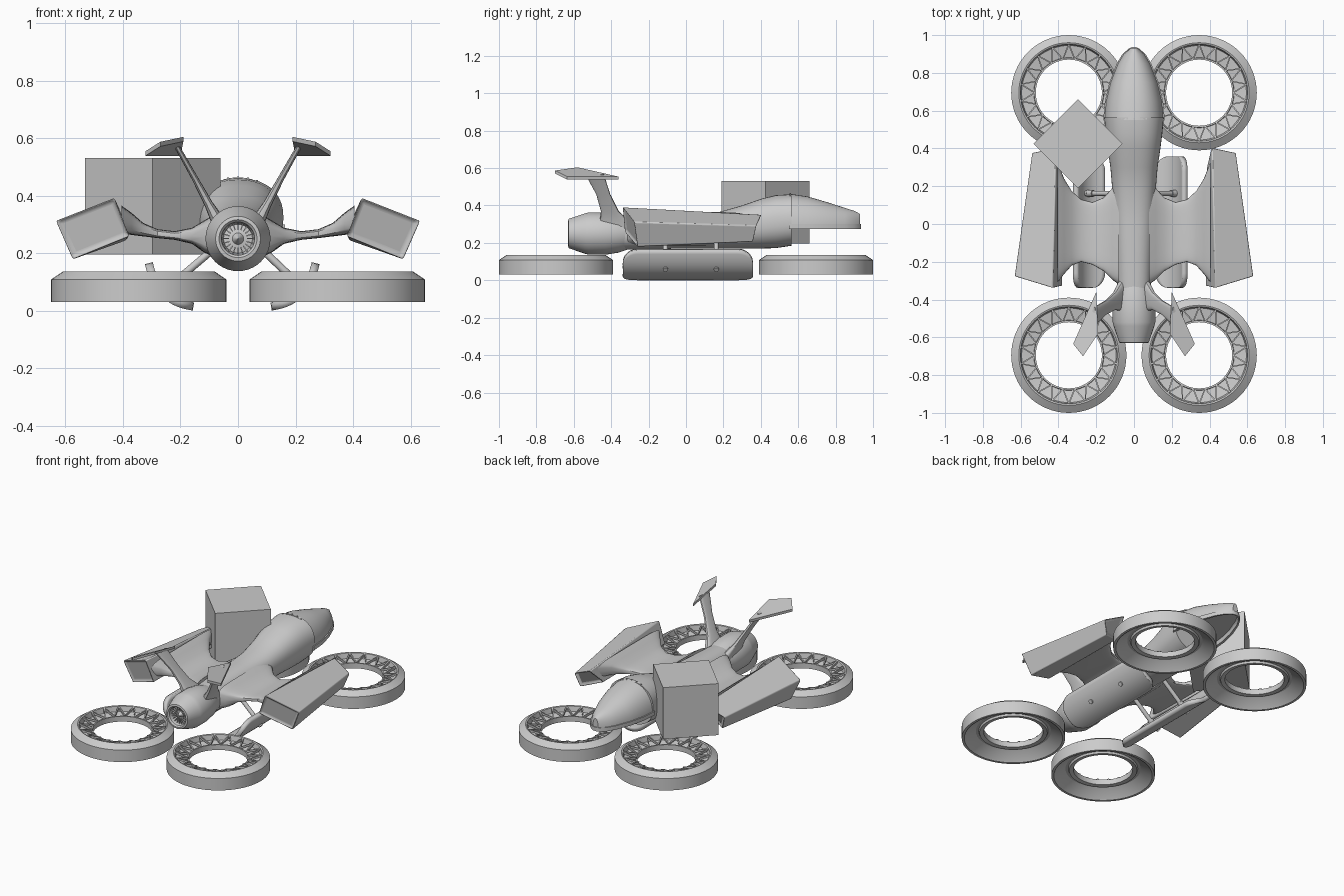
import bpy, bmesh, math
from mathutils import Vector, Matrix

if "Cube" in bpy.data.objects:
    bpy.data.objects.remove(bpy.data.objects["Cube"])

TAU = math.tau


def build(name, verts, faces, bevel=0.0):
    me = bpy.data.meshes.new(name)
    me.from_pydata([tuple(v) for v in verts], [], faces)
    bm = bmesh.new()
    bm.from_mesh(me)
    bmesh.ops.remove_doubles(bm, verts=bm.verts, dist=1e-5)
    bmesh.ops.recalc_face_normals(bm, faces=bm.faces)
    bm.to_mesh(me)
    bm.free()
    ob = bpy.data.objects.new(name, me)
    bpy.context.collection.objects.link(ob)
    if bevel:
        m = ob.modifiers.new("bevel", "BEVEL")
        m.width, m.segments, m.limit_method = bevel, 3, "ANGLE"
    return ob


def loft(name, rings, caps=True, closed=False, bevel=0.0):
    n = len(rings[0])
    verts = [v for r in rings for v in r]
    k = len(rings)
    faces = [(i % k * n + j, i % k * n + (j + 1) % n, (i + 1) % k * n + (j + 1) % n, (i + 1) % k * n + j)
             for i in range(k if closed else k - 1) for j in range(n)]
    if caps and not closed:
        faces += [tuple(range(n)), tuple(range((k - 1) * n, k * n))]
    return build(name, verts, faces, bevel)


def oval(a, b, power=2.0, n=40, span=TAU):
    """Superellipse outline with half sizes a and b."""
    out = []
    for i in range(n):
        t = span * i / (n if span == TAU else n - 1)
        c, s = math.cos(t), math.sin(t)
        out.append((a * math.copysign(abs(c) ** (2 / power), c),
                    b * math.copysign(abs(s) ** (2 / power), s)))
    return out


def rod(name, p, q, r, n=12):
    p, q = Vector(p), Vector(q)
    rot = (q - p).to_track_quat("Z", "Y")
    return loft(name, [[c + rot @ Vector((x, y, 0)) for x, y in oval(r, r, n=n)] for c in (p, q)])


def append_box(verts, faces, mat, size):
    """Add a box, transformed by mat, to a vertex and face list."""
    b = len(verts)
    for x in (-.5, .5):
        for y in (-.5, .5):
            for z in (-.5, .5):
                verts.append(mat @ Vector((x * size[0], y * size[1], z * size[2])))
    faces += [tuple(b + i for i in f) for f in
              ((0, 1, 3, 2), (4, 6, 7, 5), (0, 4, 5, 1), (2, 3, 7, 6), (0, 2, 6, 4), (1, 5, 7, 3))]


# Main hull
hull = [(-.42, .09, .16, .335), (-.3, .09, .165, .345), (0, .105, .17, .355), (.18, .115, .17, .366),
        (.3, .125, .17, .4), (.4, .14, .17, .435), (.48, .15, .172, .455), (.565, .158, .185, .46)]
loft("hull", [[(x, y, (b + t) / 2 + z) for x, z in oval(w, (t - b) / 2, 2.3)] for y, w, b, t in hull])

# Canopy nose with a flat, recessed underside, and the rim round its lower edge
nose = [(.55, .157, .463), (.65, .148, .448), (.75, .124, .419), (.85, .085, .387), (.9, .055, .371), (.93, .02, .355)]
canopy = loft("canopy", [[(x, y, .28 + z) for x, z in oval(w, t - .28, 2.2, 25, math.pi)] for y, w, t in nose])
bm = bmesh.new()
bm.from_mesh(canopy.data)
floor = [f for f in bm.faces if f.normal.z < -.99]
bmesh.ops.inset_region(bm, faces=floor, thickness=.012, depth=-.025)
bm.to_mesh(canopy.data)
bm.free()
outer = [(w + .006, y) for y, w, t in nose] + [(.012, .936)]
outer += [(-x, y) for x, y in reversed(outer)]
k = len(outer)
inner = [(x * .9, y - .008) for x, y in outer]
loft("canopy_rim", [[(*p, .275) for p in outer], [(*p, .3) for p in outer],
                    [(*p, .3) for p in inner], [(*p, .275) for p in inner]], closed=True)
v, f = [], []
for x, z in oval(.157, .183, 2.2, 17, math.pi)[2:-2]:
    append_box(v, f, Matrix.Translation((x, .557, .28 + z)), (.007, .007, .007))
build("canopy_rivets", v, f)

# Rear engine with recessed nozzle, centre spike and vanes
prof = [(.0005, -.615), (.02, -.58), (.05, -.575), (.058, -.622), (.066, -.63), (.078, -.628), (.108, -.54),
        (.113, -.52), (.113, -.43), (.102, -.36), (.085, -.31)]
loft("engine", [[(x, y, .25 + z) for x, z in oval(r, r)] for r, y in prof])
v, f = [], []
for i in range(20):
    m = Matrix.Translation((0, -.59, .25)) @ Matrix.Rotation(TAU * i / 20, 4, "Y") @ Matrix.Translation((.044, 0, 0))
    append_box(v, f, m, (.026, .03, .004))
build("nozzle_vanes", v, f)

# Four lift rings with zigzag bracing
ring_prof = [(.305, .03), (.305, .108), (.265, .135), (.257, .132), (.25, .1), (.186, .088), (.184, .104),
             (.175, .104), (.175, .07), (.2, .066), (.205, .078), (.222, .078), (.285, .036), (.29, .03)]
for sx in (-1, 1):
    for sy in (-1, 1):
        cx, cy = .345 * sx, .695 * sy
        tag = ("left" if sx < 0 else "right") + ("_front" if sy < 0 else "_back")
        loft("lift_ring_" + tag, [[(cx + x, cy + y, z) for x, y in oval(r, r, n=64)] for r, z in ring_prof], closed=True)
        v, f = [], []
        for i in range(36):
            a, b = TAU * i / 36, TAU * (i + 1) / 36
            ra, rb = (.257, .18) if i % 2 else (.18, .257)
            p = Vector((ra * math.cos(a), ra * math.sin(a), .105 if ra < .2 else .126))
            q = Vector((rb * math.cos(b), rb * math.sin(b), .105 if rb < .2 else .126))
            m = Matrix.Translation(Vector((cx, cy, 0)) + (p + q) / 2) @ (q - p).to_track_quat("X", "Z").to_matrix().to_4x4()
            append_box(v, f, m, ((q - p).length, .007, .012))
        build("ring_bracing_" + tag, v, f)

# Parts that come in pairs
web = [(.08, -.32, .205, .185, .335), (.115, -.295, .19, .2, .315), (.16, -.25, .14, .232, .288),
       (.22, -.215, .115, .246, .276), (.28, -.2, .13, .252, .283), (.33, -.22, .175, .258, .305),
       (.37, -.265, .24, .263, .34), (.405, -.31, .33, .268, .365)]
fin = [(.06, -.46, -.275, .28, .06), (.075, -.46, -.31, .32, .045), (.102, -.455, -.36, .37, .03),
       (.15, -.48, -.405, .46, .022), (.212, -.54, -.44, .57, .018)]
for s, side in ((-1, "left_"), (1, "right_")):
    # Wing web blending hull into pod
    loft(side + "wing_web", [[(s * x, (y0 + y1) / 2 + y, (z0 + z1) / 2 + z)
                              for y, z in oval((y1 - y0) / 2, (z1 - z0) / 2, 5, 32)] for x, y0, y1, z0, z1 in web])
    # Tilted tapered wing pod, recessed at both ends
    back = [(.43, -.342, .392), (.634, -.28, .312), (.575, -.262, .178), (.378, -.33, .258)]
    fwd = [(.41, .408, .352), (.54, .38, .292), (.512, .36, .205), (.385, .3, .245)]
    pod = loft(side + "wing_pod", [[(s * x, y, z) for x, y, z in e] for e in (back, fwd)], bevel=.012)
    bm = bmesh.new()
    bm.from_mesh(pod.data)
    ends = [e for e in bm.faces if abs(e.normal.y) > .7]
    bmesh.ops.inset_individual(bm, faces=ends, thickness=.018, depth=-.012)
    bm.to_mesh(pod.data)
    bm.free()
    # Swept tail fin and winglet
    rings = []
    for x, y0, y1, z, th in fin:
        d = Vector((.86, 0, -.5))
        rings.append([Vector((s * (x + d.x * w), (y0 + y1) / 2 + y, z + d.z * w))
                      for y, w in oval((y1 - y0) / 2, th / 2, 3, 20)])
    loft(side + "tail_fin", rings)
    quad = [(.2, -.36, .55), (.19, -.58, .6), (.27, -.7, .583), (.322, -.635, .55)]
    loft(side + "winglet", [[(s * x, y, z + h) for x, y, z in quad] for h in (-.012, .004)])
    # Curved landing skid with rounded ends
    ends = [(.27 + .078 * math.sin(a), .3 * (1 - math.cos(a))) for a in [math.pi / 2 * i / 6 for i in range(7)]]
    st = [(.01 - y, t) for y, t in reversed(ends)] + [(.01 + y, t) for y, t in ends]
    p0, p1, p2 = Vector((.135, 0, .014)), Vector((.262, 0, .03)), Vector((.29, 0, .165))
    v, n = [], 13
    for y, t in st:
        for j in range(n):
            u = t + (1 - 2 * t) * j / (n - 1)
            p = p0 * (1 - u) ** 2 + p1 * 2 * u * (1 - u) + p2 * u * u
            v.append((s * p.x - .02, y, p.z))
    skid = build(side + "skid", v, [(i * n + j, i * n + j + 1, (i + 1) * n + j + 1, (i + 1) * n + j)
                                    for i in range(len(st) - 1) for j in range(n - 1)])
    m = skid.modifiers.new("thickness", "SOLIDIFY")
    m.thickness, m.offset = .028, 0
    # Skid struts and bolts
    for y in (-.11, .162):
        rod(side + "skid_strut", (s * .06, y, .235), (s * .235 - .01, y, .078), .013)
        rod(side + "skid_bolt", (s * .225 - .02, y, .085), (s * .263 - .02, y, .056), .014)
        rod(side + "strut_collar", (s * .205 - .01, y, .105), (s * .235 - .01, y, .078), .018)

# Cargo cube beside the nose
v, f = [], []
append_box(v, f, Matrix.Translation((-.297, .425, .363)) @ Matrix.Rotation(math.radians(45), 4, "Z"), (.333, .333, .335))
build("cargo_cube", v, f)

# Smooth shading with sharp edges kept
for ob in bpy.data.objects:
    ob.select_set(True)
    bpy.context.view_layer.objects.active = ob
bpy.ops.object.shade_smooth_by_angle(angle=math.radians(32))
